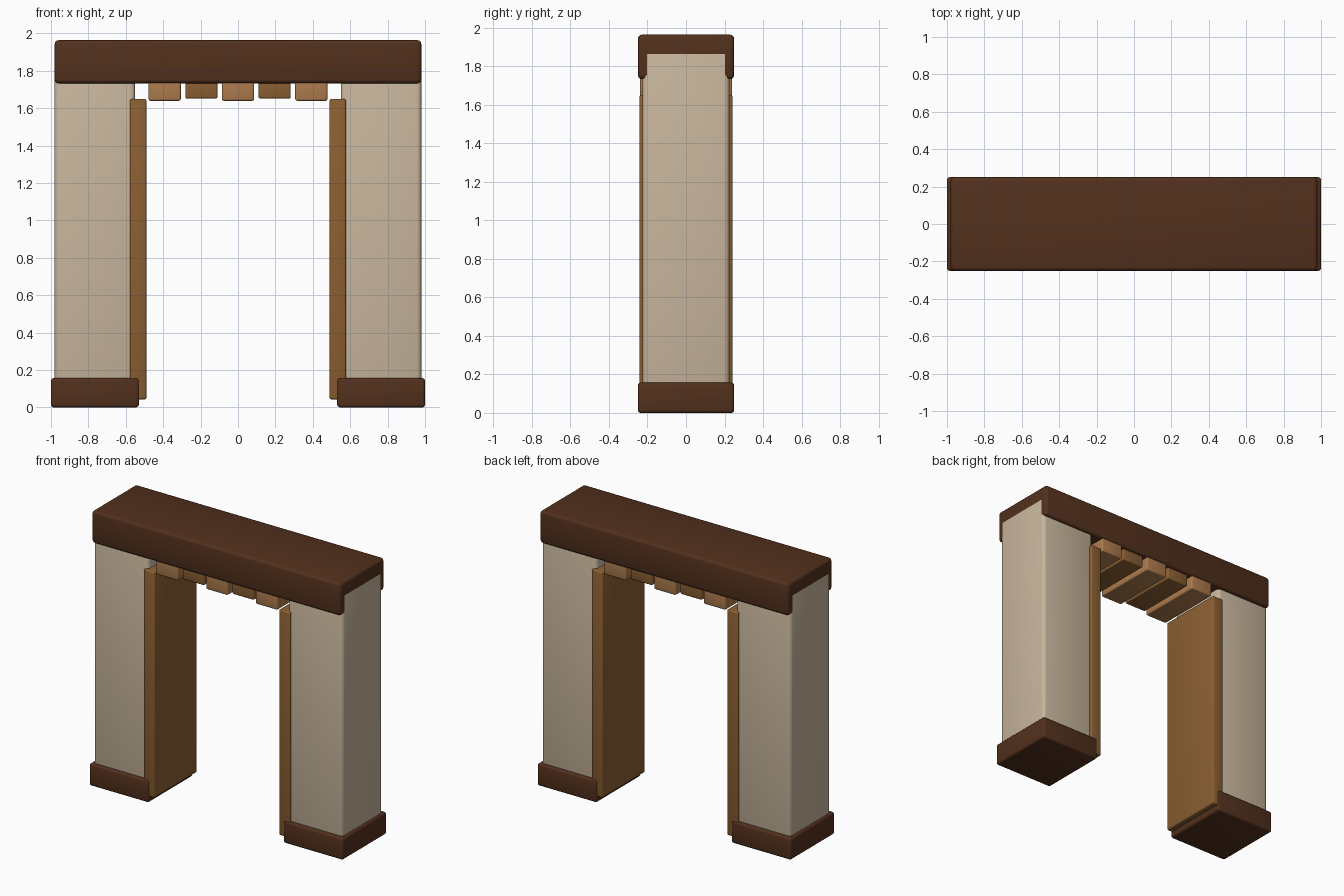
import bpy

if "Cube" in bpy.data.objects:
    bpy.data.objects.remove(bpy.data.objects["Cube"])


def material(name, rgb):
    m = bpy.data.materials.new(name)
    m.diffuse_color = (*rgb, 1)
    m.use_nodes = True
    m.node_tree.nodes["Principled BSDF"].inputs["Base Color"].default_value = m.diffuse_color
    return m


STONE = material("pale_stone", (0.58, 0.47, 0.34))
DARK = material("dark_wood", (0.085, 0.03, 0.012))
MID = material("mid_wood", (0.26, 0.115, 0.032))
LIGHT = material("light_wood", (0.42, 0.20, 0.075))


def block(name, x0, x1, half_y, z0, z1, mat, bevel):
    """Rounded box, centred on y = 0."""
    bpy.ops.mesh.primitive_cube_add(size=1, location=((x0 + x1) / 2, 0, (z0 + z1) / 2))
    ob = bpy.context.object
    ob.name = name
    ob.scale = (abs(x1 - x0), 2 * half_y, z1 - z0)
    bpy.ops.object.transform_apply(location=False, rotation=False, scale=True)
    mod = ob.modifiers.new("bevel", 'BEVEL')
    mod.width = bevel
    mod.segments = 3
    bpy.ops.object.modifier_apply(modifier=mod.name)
    bpy.ops.object.shade_smooth_by_angle()
    ob.data.materials.append(mat)
    return ob


# Two sides of the gateway: pillar, plinth and inner door jamb
for side, s in (("left", -1), ("right", 1)):
    block(side + "_pillar", s * 0.55, s * 0.981, 0.225, 0.001, 1.885, STONE, 0.025)
    block(side + "_plinth", s * 0.53, s * 1.0, 0.25, 0, 0.157, DARK, 0.015)
    block(side + "_jamb", s * 0.49, s * 0.577, 0.242, 0.043, 1.65, MID, 0.01)

# Lintel across the top
block("lintel", -0.98, 0.98, 0.25, 1.733, 1.963, DARK, 0.02)

# Row of blocks under the lintel, alternating in size and colour
for i in range(5):
    x = (i - 2) * 0.196
    big = i % 2 == 0
    block(f"lintel_block_{i + 1}", x - 0.086, x + 0.086, 0.24 if big else 0.225,
          1.639 if big else 1.651, 1.78, LIGHT if big else MID, 0.01)
